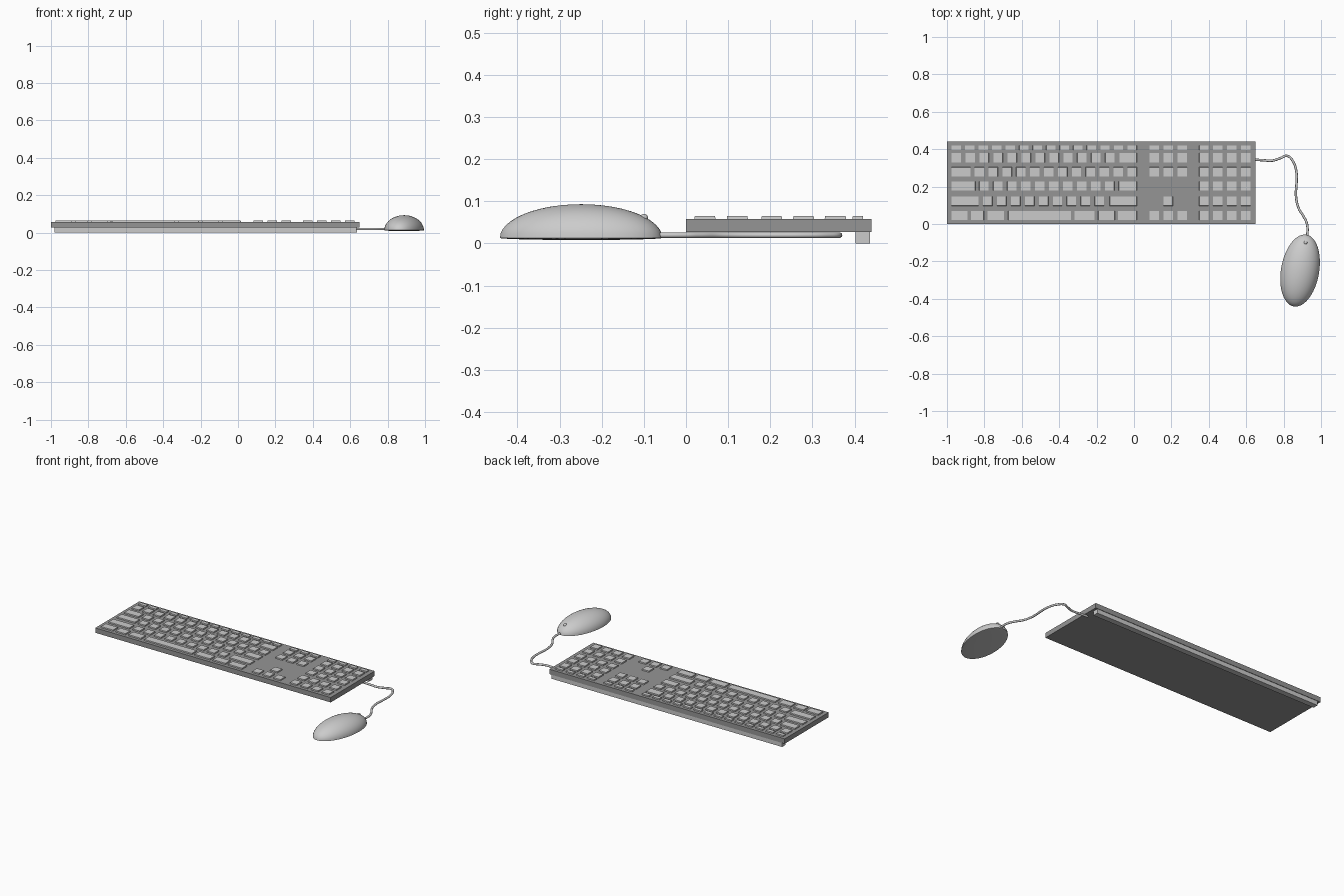
import bpy, bmesh, math
from mathutils import Matrix, Vector

if "Cube" in bpy.data.objects:
    bpy.data.objects.remove(bpy.data.objects["Cube"])

def material(name, g):
    m = bpy.data.materials.new(name)
    m.diffuse_color = (g, g, g, 1)
    m.use_nodes = True
    m.node_tree.nodes["Principled BSDF"].inputs["Base Color"].default_value = m.diffuse_color
    return m

def add_box(bm, x0, x1, y0, y1, z0, z1, taper=0.0):
    geo = bmesh.ops.create_cube(bm, size=1)
    for v in geo['verts']:
        t = taper if v.co.z > 0 else 0
        v.co = Vector((x0 + t if v.co.x < 0 else x1 - t,
                       y0 + t if v.co.y < 0 else y1 - t,
                       z0 if v.co.z < 0 else z1))

def finish(bm, name, mat=None):
    me = bpy.data.meshes.new(name)
    bm.to_mesh(me)
    bm.free()
    ob = bpy.data.objects.new(name, me)
    bpy.context.collection.objects.link(ob)
    if mat:
        me.materials.append(mat)
    return ob

def smooth(ob):
    bpy.ops.object.select_all(action='DESELECT')
    ob.select_set(True)
    bpy.context.view_layer.objects.active = ob
    bpy.ops.object.shade_smooth_by_angle(angle=math.radians(40))

dark = material("dark_grey", 0.3)

# keyboard slab
bm = bmesh.new()
add_box(bm, -1.0, 0.65, 0.0, 0.44, 0.027, 0.058)
finish(bm, "keyboard_body", dark)

# foot bar under the rear edge
bm = bmesh.new()
add_box(bm, -0.98, 0.635, 0.402, 0.437, 0.0, 0.028)
finish(bm, "rear_foot_bar")

# key rows: (front y, back y)
rows = [(0.395, 0.421), (0.329, 0.38), (0.254, 0.304),
        (0.179, 0.228), (0.097, 0.147), (0.02, 0.07)]
L, R, W, P = -0.976, 0.015, 0.051, 0.0747

def run(start, count, pitch=P):
    return [(start + i * pitch, start + i * pitch + W) for i in range(count)]

# main block, one list of (left, right) spans per row
main = [
    run(L, 14, (R - W - L) / 13),
    run(L, 12) + [(-0.078, R)],
    [(L, -0.874)] + run(-0.853, 12, 0.0743),
    [(L, -0.848)] + run(-0.828, 10) + [(-0.082, R)],
    [(L, -0.83)] + run(-0.808, 9) + [(-0.13, R)],
    [(L, -0.89), (-0.872, -0.803), (-0.783, -0.695), (-0.673, -0.337),
     (-0.319, -0.21), (-0.192, -0.102), (-0.086, R)],
]
# navigation block and arrow keys
nav = [run(0.083, 3), run(0.083, 3), run(0.083, 3), [], run(0.157, 1), run(0.083, 3)]

def make_keys(name, block):
    bm = bmesh.new()
    for spans, (y0, y1) in zip(block, rows):
        for x0, x1 in spans:
            add_box(bm, x0, x1, y0, y1, 0.056, 0.0655, 0.001)
    finish(bm, name)

make_keys("main_keys", main)
make_keys("navigation_keys", nav)
make_keys("number_pad_keys", [run(0.348, 4)] * 6)

# mouse: domed shell with a shallow curved underside
place = Matrix.Translation((0.888, -0.249, 0.013)) @ Matrix.Rotation(math.radians(-10), 4, 'Z')
bm = bmesh.new()
bmesh.ops.create_uvsphere(bm, u_segments=48, v_segments=24, radius=1)
for v in bm.verts:
    v.co.x *= 0.102
    v.co.y *= 0.195
    v.co.z *= 0.08 if v.co.z > 0 else 0.005
bm.transform(place)
smooth(finish(bm, "mouse_body"))

# small scroll ball
bm = bmesh.new()
bmesh.ops.create_uvsphere(bm, u_segments=20, v_segments=12, radius=0.01)
bm.transform(Matrix.Translation((0.917, -0.1, 0.06)))
smooth(finish(bm, "scroll_ball"))

# cord from keyboard to mouse
path = [(0.63, 0.345), (0.69, 0.341), (0.74, 0.339), (0.785, 0.353), (0.82, 0.364),
        (0.85, 0.335), (0.868, 0.28), (0.869, 0.22), (0.866, 0.15), (0.88, 0.085),
        (0.91, 0.035), (0.925, 0.0), (0.926, -0.08)]
cu = bpy.data.curves.new("mouse_cord", 'CURVE')
cu.dimensions = '3D'
cu.bevel_depth = 0.0065
cu.bevel_resolution = 3
cu.use_fill_caps = True
sp = cu.splines.new('BEZIER')
sp.bezier_points.add(len(path) - 1)
for p, (x, y) in zip(sp.bezier_points, path):
    p.co = (x, y, 0.0195)
    p.handle_left_type = p.handle_right_type = 'AUTO'
sp.resolution_u = 6
bpy.context.collection.objects.link(bpy.data.objects.new("mouse_cord", cu))
